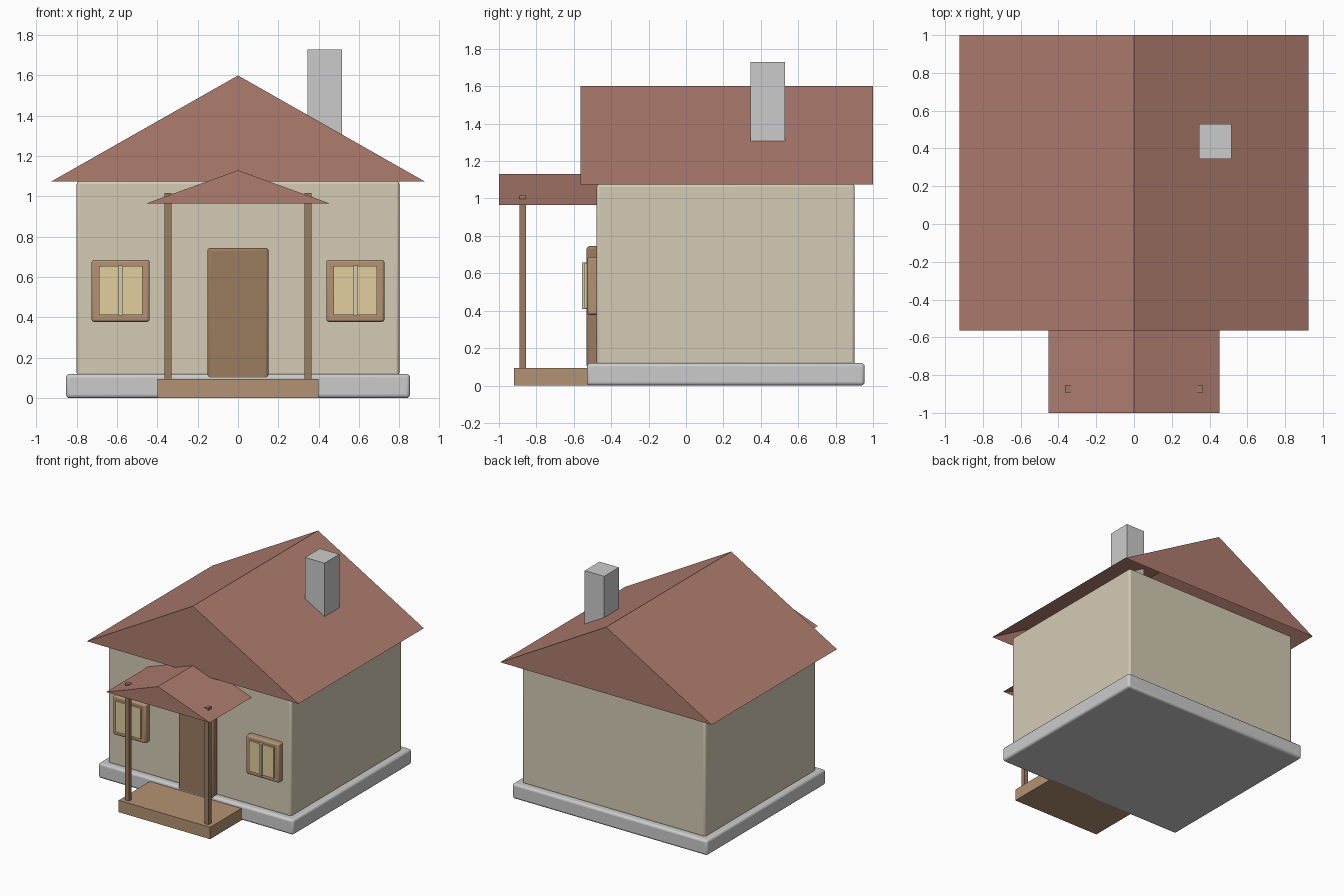
import bpy, bmesh

if "Cube" in bpy.data.objects:
    bpy.data.objects.remove(bpy.data.objects["Cube"])


def material(name, rgb):
    m = bpy.data.materials.new(name)
    m.diffuse_color = (*rgb, 1)
    m.use_nodes = True
    m.node_tree.nodes["Principled BSDF"].inputs["Base Color"].default_value = m.diffuse_color
    return m


CREAM = material("cream plaster", (0.66, 0.60, 0.46))
TILE = material("roof tile", (0.42, 0.20, 0.155))
DARK_WOOD = material("dark wood", (0.33, 0.20, 0.115))
LIGHT_WOOD = material("light wood", (0.45, 0.29, 0.17))
GLASS = material("window glow", (0.75, 0.62, 0.35))


def finish(bm, name, mat):
    bmesh.ops.recalc_face_normals(bm, faces=bm.faces)
    mesh = bpy.data.meshes.new(name)
    bm.to_mesh(mesh)
    bm.free()
    obj = bpy.data.objects.new(name, mesh)
    bpy.context.collection.objects.link(obj)
    if mat:
        mesh.materials.append(mat)
    return obj


def box(name, x, y, z, mat=None, bevel=0):
    """Box from (min, max) ranges, with optional rounded edges."""
    bm = bmesh.new()
    bmesh.ops.create_cube(bm, size=1)
    for v in bm.verts:
        v.co = [r[0] if c < 0 else r[1] for c, r in zip(v.co, (x, y, z))]
    obj = finish(bm, name, mat)
    if bevel:
        mod = obj.modifiers.new("rounded edges", 'BEVEL')
        mod.width = bevel
        mod.segments = 3
        bpy.context.view_layer.objects.active = obj
        obj.select_set(True)
        bpy.ops.object.shade_smooth_by_angle()
        obj.select_set(False)
    return obj


def gable_roof(name, half, y, z):
    """Gabled shell, open underneath, ridge along y."""
    bm = bmesh.new()
    front, back = [[bm.verts.new(p) for p in
                    ((-half, d, z[0]), (0, d, z[1]), (half, d, z[0]))] for d in y]
    bm.faces.new(front)
    bm.faces.new(back[::-1])
    for i in (0, 1):
        bm.faces.new((front[i], back[i], back[i + 1], front[i + 1]))
    return finish(bm, name, TILE)


# main body
box("foundation", (-0.853, 0.853), (-0.53, 0.955), (0, 0.12), None, 0.018)
box("walls", (-0.8, 0.8), (-0.478, 0.902), (0.11, 1.076), CREAM, 0.015)
gable_roof("main_roof", 0.925, (-0.565, 1.0), (1.075, 1.6))
box("chimney", (0.345, 0.515), (0.345, 0.53), (1.22, 1.73))

# porch
box("porch_floor", (-0.4, 0.4), (-0.92, -0.5), (0, 0.094), LIGHT_WOOD)
gable_roof("porch_roof", 0.453, (-1.0, -0.47), (0.966, 1.13))
box("door", (-0.152, 0.152), (-0.531, -0.46), (0.09, 0.745), DARK_WOOD, 0.015)

# posts and windows on both sides
for side, s in (("left", -1), ("right", 1)):
    def span(centre, width):
        return s * centre - width / 2, s * centre + width / 2
    box(f"{side}_post", span(0.348, 0.035), (-0.891, -0.856), (0.09, 1.016), DARK_WOOD)
    box(f"{side}_window_frame", span(0.582, 0.288), (-0.528, -0.46), (0.378, 0.686), LIGHT_WOOD, 0.013)
    box(f"{side}_window_glass", span(0.582, 0.216), (-0.542, -0.5), (0.413, 0.655), GLASS)
    box(f"{side}_window_bar", span(0.582, 0.02), (-0.556, -0.51), (0.41, 0.658), CREAM)
